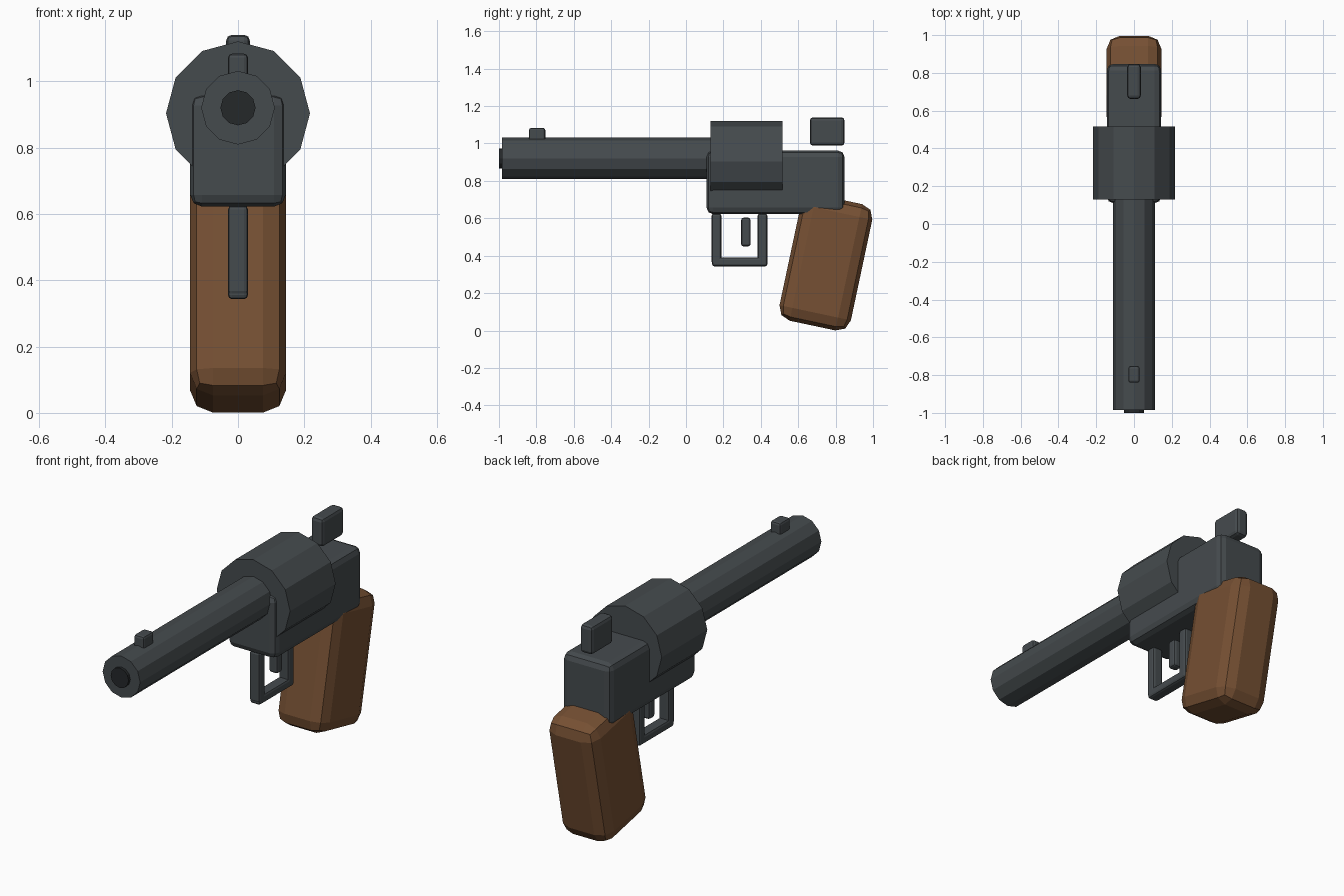
import bpy, bmesh
from math import radians
from mathutils import Matrix

if "Cube" in bpy.data.objects:
    bpy.data.objects.remove(bpy.data.objects["Cube"])


def material(name, color):
    m = bpy.data.materials.new(name)
    m.diffuse_color = (*color, 1)
    m.use_nodes = True
    m.node_tree.nodes["Principled BSDF"].inputs["Base Color"].default_value = m.diffuse_color
    return m


steel = material("steel", (0.06, 0.07, 0.076))
dark = material("dark_bore", (0.018, 0.021, 0.023))
wood = material("wood", (0.18, 0.08, 0.033))


def finish(name, bm, mat):
    bmesh.ops.recalc_face_normals(bm, faces=bm.faces)
    me = bpy.data.meshes.new(name)
    bm.to_mesh(me)
    bm.free()
    me.materials.append(mat)
    ob = bpy.data.objects.new(name, me)
    bpy.context.collection.objects.link(ob)
    return ob


def box(name, half_x, y, z, bevel, mat=steel, tilt=0):
    """Bevelled box centred on x = 0, spanning the y and z ranges."""
    bm = bmesh.new()
    bmesh.ops.create_cube(bm, size=1)
    bmesh.ops.scale(bm, vec=(2 * half_x, y[1] - y[0], z[1] - z[0]), verts=bm.verts)
    bmesh.ops.bevel(bm, geom=bm.edges[:], offset=bevel, segments=2,
                    profile=0.5, affect='EDGES')
    ob = finish(name, bm, mat)
    ob.location = (0, sum(y) / 2, sum(z) / 2)
    ob.rotation_euler.x = radians(tilt)
    return ob


def tube(name, radius, y, z, mat=steel):
    """Twelve-sided cylinder along y with a corner at the top."""
    bm = bmesh.new()
    bmesh.ops.create_cone(bm, cap_ends=True, segments=12, radius1=radius,
                          radius2=radius, depth=y[1] - y[0],
                          matrix=Matrix.Rotation(radians(90), 4, 'X'))
    ob = finish(name, bm, mat)
    ob.location = (0, sum(y) / 2, z)
    return ob


# Barrel, muzzle and drum
tube("barrel", 0.111, (-0.985, 0.2), 0.92)
tube("bore", 0.053, (-1.0, -0.96), 0.92, dark)
tube("drum", 0.217, (0.13, 0.515), 0.903)

# Frame and tilted grip
box("frame", 0.144, (0.11, 0.848), (0.622, 0.962), 0.035)
box("grip", 0.145, (0.553, 0.943), (0.019, 0.709), 0.07, wood, -12)

# Sight and hammer
box("front_sight", 0.03, (-0.84, -0.752), (1.0, 1.083), 0.012)
box("hammer", 0.036, (0.662, 0.848), (0.988, 1.14), 0.018)

# Trigger guard and trigger
for name, y0 in (("guard_front", 0.137), ("guard_rear", 0.383)):
    box(name, 0.03, (y0, y0 + 0.052), (0.355, 0.625), 0.012)
box("guard_bottom", 0.03, (0.14, 0.435), (0.343, 0.39), 0.012)
box("trigger", 0.025, (0.295, 0.345), (0.45, 0.603), 0.012)
